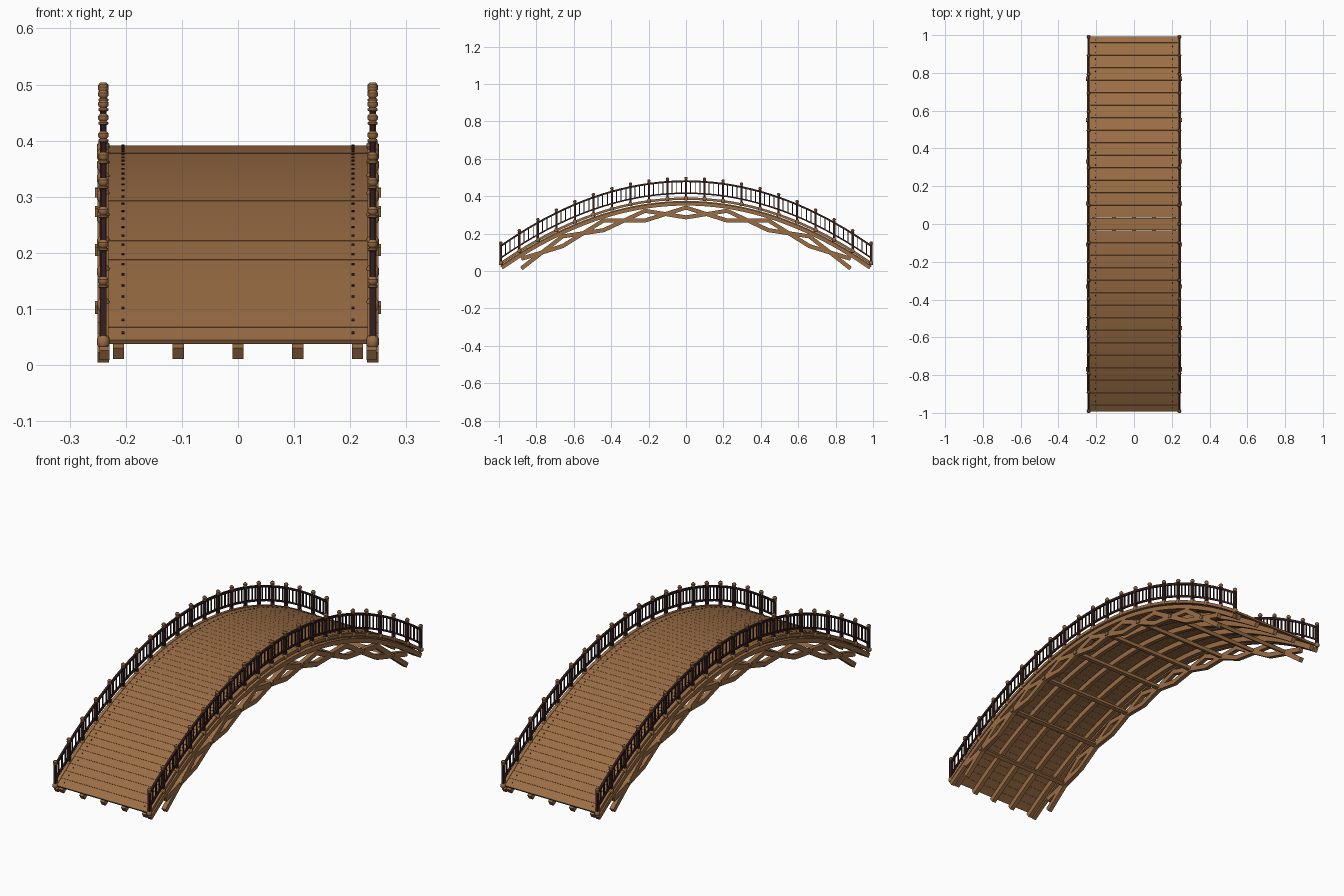
import bpy, bmesh, math
from mathutils import Vector, Matrix

if "Cube" in bpy.data.objects:
    bpy.data.objects.remove(bpy.data.objects["Cube"])

def mat(name, c):
    m = bpy.data.materials.new(name)
    m.diffuse_color = (*c, 1)
    m.use_nodes = True
    m.node_tree.nodes["Principled BSDF"].inputs["Base Color"].default_value = m.diffuse_color
    return m

WOOD = mat("warm wood", (0.33, 0.155, 0.06))
DARK = mat("dark lacquer", (0.035, 0.014, 0.014))
END, DROP = 0.99, 0.353

def arch(y, crest):
    return crest - DROP * y * y

def finish(bm, name, m):
    bmesh.ops.recalc_face_normals(bm, faces=bm.faces)
    me = bpy.data.meshes.new(name)
    bm.to_mesh(me)
    bm.free()
    me.materials.append(m)
    ob = bpy.data.objects.new(name, me)
    bpy.context.collection.objects.link(ob)
    return ob

def beam(bm, a, b, w, h):
    # box from a to b in a plane of constant x
    a, b = Vector(a), Vector(b)
    d = b - a
    ang = math.atan2(d.z, d.y)
    M = Matrix.Translation((a + b) / 2) @ Matrix.Rotation(ang, 4, 'X') @ Matrix.Diagonal((w, d.length, h, 1))
    bmesh.ops.create_cube(bm, size=1, matrix=M)

def sweep(bm, x, pts, w, h):
    # rectangular bar mitred along (y, z) points
    rings = []
    for i, (y, z) in enumerate(pts):
        p, q = pts[max(i - 1, 0)], pts[min(i + 1, len(pts) - 1)]
        t = Vector((q[0] - p[0], q[1] - p[1])).normalized()
        n = Vector((-t.y, t.x)) * h / 2
        rings.append([bm.verts.new((x + sx * w / 2, y + s * n.x, z + s * n.y))
                      for sx, s in ((-1, -1), (1, -1), (1, 1), (-1, 1))])
    for r, s in zip(rings, rings[1:]):
        for k in range(4):
            bm.faces.new((r[k], r[(k + 1) % 4], s[(k + 1) % 4], s[k]))
    bm.faces.new(rings[0][::-1])
    bm.faces.new(rings[-1])

def arc_pts(crest, n=40, end=END):
    return [(y, arch(y, crest)) for y in (-end + 2 * end * i / n for i in range(n + 1))]

# deck planks and nails
bm, nails = bmesh.new(), bmesh.new()
N = 60
for i in range(N):
    y0, y1 = (-END + 2 * END * (i + k) / N for k in (0, 1))
    a, b = Vector((0, y0, arch(y0, 0.387))), Vector((0, y1, arch(y1, 0.387)))
    beam(bm, a.lerp(b, 0.01), a.lerp(b, 0.99), 0.468, 0.009)
    for x in (-0.205, 0.205):
        o = Vector((x, 0, 0.005))
        beam(nails, a.lerp(b, 0.42) + o, a.lerp(b, 0.58) + o, 0.005, 0.003)
finish(bm, "deck_planks", WOOD)
finish(nails, "deck_nails", DARK)

# stringers under the deck
bm = bmesh.new()
for x in (-0.213, -0.1065, 0, 0.1065, 0.213):
    sweep(bm, x, arc_pts(0.363, end=0.985), 0.02, 0.024)
finish(bm, "stringers", WOOD)

# edge beams beside the deck
bm = bmesh.new()
for x in (-0.238, 0.238):
    sweep(bm, x, arc_pts(0.387), 0.014, 0.013)
    sweep(bm, x, arc_pts(0.360, end=0.985), 0.018, 0.02)
finish(bm, "edge_beams", WOOD)

# two interlaced zigzag chains on each side
bm = bmesh.new()
for x in (-0.24, 0.24):
    for phase in (0, 1):
        pts = []
        for k in range(-4, 5):
            y = k * 0.22
            off = -0.026 if (k + phase) % 2 == 0 else 0.026
            pts.append((y, arch(y, 0.313) + off))
        sweep(bm, x, pts, 0.02, 0.022)
finish(bm, "woven_arch_beams", WOOD)

# cross beams where the chains cross
bm = bmesh.new()
for k in (1, 3, 5, 7):
    for s in (-1, 1):
        y = s * k * 0.11
        slope = -2 * DROP * y
        p = Vector((0, y, arch(y, 0.312)))
        d = Vector((0, 1, slope)).normalized() * 0.009
        beam(bm, p - d, p + d, 0.51, 0.016)
finish(bm, "cross_beams", WOOD)

# railing: posts, finials, base collars, rails, balusters
def turned(bm, x, y, z, prof, n=10):
    rings = [[bm.verts.new((x + r * math.cos(2 * math.pi * k / n), y + r * math.sin(2 * math.pi * k / n), z + h))
              for k in range(n)] for r, h in prof]
    for a, b in zip(rings, rings[1:]):
        for k in range(n):
            bm.faces.new((a[k], a[(k + 1) % n], b[(k + 1) % n], b[k]))
    bm.faces.new(rings[0][::-1])
    bm.faces.new(rings[-1])

posts, caps, rails, bars = (bmesh.new() for _ in range(4))
finial = [(0.006, 0.093), (0.009, 0.095), (0.009, 0.098), (0.006, 0.1), (0.0095, 0.104), (0.0095, 0.109), (0.005, 0.114)]
collar = [(0.008, -0.012), (0.011, -0.008), (0.011, 0.004), (0.007, 0.009)]
for x in (-0.24, 0.24):
    for i in range(21):
        y = -END + 2 * END * i / 20
        z = arch(y, 0.39)
        beam(posts, (x, y, z - 0.01), (x, y, z + 0.097), 0.012, 0.012)
        turned(caps, x, y, z, finial)
        turned(caps, x, y, z, collar)
        if i < 20:
            for j in (1, 2, 3):
                yb = y + 2 * END / 20 * j / 4
                zb = arch(yb, 0.39)
                beam(bars, (x, yb, zb + 0.026), (x, yb, zb + 0.09), 0.005, 0.005)
    sweep(rails, x, arc_pts(0.480), 0.009, 0.010)
    sweep(rails, x, arc_pts(0.416), 0.008, 0.008)
finish(posts, "railing_posts", DARK)
finish(rails, "railing_rails", DARK)
finish(bars, "railing_balusters", DARK)
ob = finish(caps, "post_finials_and_collars", WOOD)
for p in ob.data.polygons:
    p.use_smooth = True
ob.data.set_sharp_from_angle(angle=math.radians(40))
